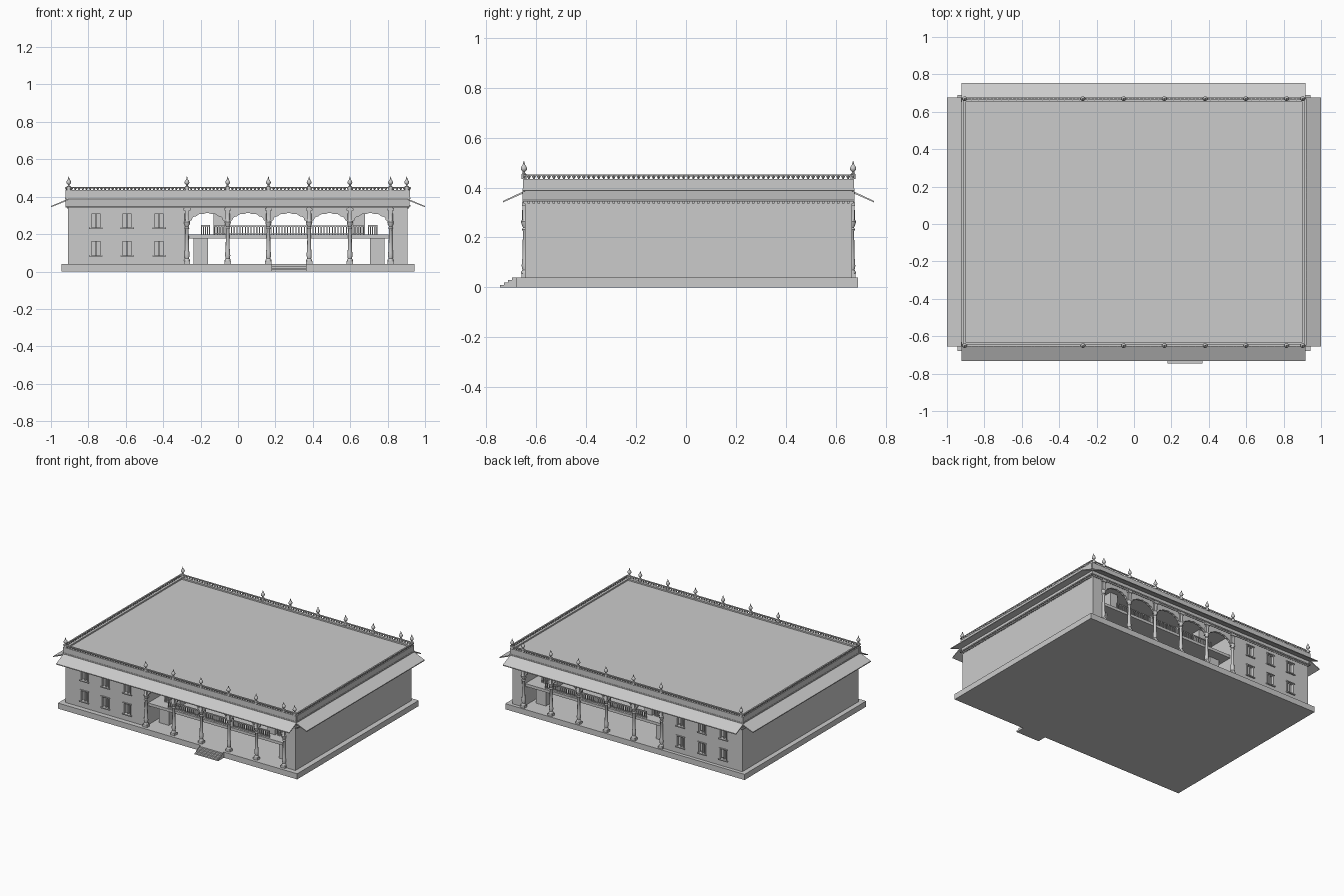
import bpy, bmesh, math
from mathutils import Matrix

cube = bpy.data.objects.get("Cube")
if cube:
    bpy.data.objects.remove(cube)

stone = bpy.data.materials.new("grey_stone")
stone.use_nodes = True
stone.diffuse_color = (0.6, 0.6, 0.6, 1)
stone.node_tree.nodes["Principled BSDF"].inputs["Base Color"].default_value = stone.diffuse_color

YC = 0.01                                   # middle of the building in depth
COLS = [-0.273 + 0.2178 * i for i in range(6)]


def finish(name, bm, smooth=False):
    bmesh.ops.recalc_face_normals(bm, faces=bm.faces)
    me = bpy.data.meshes.new(name)
    bm.to_mesh(me)
    bm.free()
    me.materials.append(stone)
    if smooth:
        me.shade_smooth()
        me.set_sharp_from_angle(angle=math.radians(40))
    ob = bpy.data.objects.new(name, me)
    bpy.context.collection.objects.link(ob)
    return ob


def add_box(bm, x0, x1, y0, y1, z0, z1):
    m = Matrix.Translation(((x0 + x1) / 2, (y0 + y1) / 2, (z0 + z1) / 2))
    m = m @ Matrix.Diagonal((abs(x1 - x0), abs(y1 - y0), abs(z1 - z0), 1))
    bmesh.ops.create_cube(bm, size=1, matrix=m)


def boxes(name, items):
    bm = bmesh.new()
    for it in items:
        add_box(bm, *it)
    return finish(name, bm)


def lathe(name, profile, places, sides=10):
    """Turned shape from (radius, height) pairs, repeated at every place."""
    bm = bmesh.new()
    for px, py, pz in places:
        rings = []
        for r, z in profile:
            rings.append([bm.verts.new((px + r * math.cos(2 * math.pi * k / sides),
                                        py + r * math.sin(2 * math.pi * k / sides), pz + z))
                          for k in range(sides)])
        for a, b in zip(rings, rings[1:]):
            for k in range(sides):
                j = (k + 1) % sides
                bm.faces.new((a[k], a[j], b[j], b[k]))
        bm.faces.new(rings[0])
        bm.faces.new(rings[-1])
    return finish(name, bm, sides > 4)


def add_prism(bm, pts, axis, lo, hi):
    """Outline in a vertical plane, extruded along x or y."""
    def put(u, z, d):
        return (d, u, z) if axis == "x" else (u, d, z)
    f = bm.faces.new([bm.verts.new(put(u, z, lo)) for u, z in pts])
    ext = bmesh.ops.extrude_face_region(bm, geom=[f])["geom"]
    step = (hi - lo, 0, 0) if axis == "x" else (0, hi - lo, 0)
    bmesh.ops.translate(bm, vec=step, verts=[v for v in ext if isinstance(v, bmesh.types.BMVert)])


# Plinth and entrance steps
boxes("plinth", [(-0.945, 0.943, -0.68, 0.69, 0, 0.04)])
boxes("front_steps", [(0.18, 0.365, -0.745 + 0.016 * i, -0.67, 0, 0.01 * (i + 1)) for i in range(4)])

# Solid side wings, the left one with recessed windows
wing = boxes("window_wing", [(-0.91, -0.275, YC - 0.655, YC + 0.655, 0.04, 0.36)])
boxes("plain_wing", [(0.82, 0.905, YC - 0.655, YC + 0.655, 0.04, 0.36)])
holes, frames, shutters = [], [], []
for s in (-1, 1):
    w = YC + s * 0.655                      # wall plane
    for cx in (-0.76, -0.593, -0.422):
        for cz in (0.123, 0.271):
            holes.append((cx - 0.025, cx + 0.025, w - 0.02, w + 0.02, cz - 0.037, cz + 0.037))
            out = w + s * 0.005
            for side in (-1, 1):
                frames.append((cx + side * 0.024, cx + side * 0.03, w - s * 0.01, out, cz - 0.04, cz + 0.04))
            frames.append((cx - 0.036, cx + 0.036, w - s * 0.01, out + s * 0.004, cz - 0.044, cz - 0.037))
            frames.append((cx - 0.034, cx + 0.034, w - s * 0.01, out + s * 0.002, cz + 0.037, cz + 0.043))
            shutters.append((cx - 0.003, cx + 0.003, w - s * 0.021, w - s * 0.004, cz - 0.037, cz + 0.037))
            shutters.append((cx + 0.008, cx + 0.022, w - s * 0.021, w - s * 0.012, cz - 0.03, cz + 0.03))
cutter = boxes("window_cutter", holes)
cutter.hide_render = True
cutter.hide_viewport = True
cut = wing.modifiers.new("windows", "BOOLEAN")
cut.operation = "DIFFERENCE"
cut.object = cutter
boxes("window_frames", frames)
boxes("window_shutters", shutters)

# Roof block, cornice bands and parapet base
boxes("roof_slab", [(-0.915, 0.91, YC - 0.658, YC + 0.658, 0.345, 0.425)])
rims = []
for z0, z1, g in ((0.347, 0.355, 0.003), (0.388, 0.396, 0.004), (0.396, 0.435, 0.002)):
    for s in (-1, 1):
        rims.append((-0.92 - g, 0.915 + g, YC + s * 0.642, YC + s * (0.662 + g), z0, z1))
        rims.append((s * 0.9, s * (0.918 + g), YC - 0.66, YC + 0.66, z0, z1))
boxes("cornice_bands", rims)

# Small teeth under the cornice
teeth = []
for s in (-1, 1):
    for i in range(91):
        x = -0.9 + 0.02 * i
        teeth.append((x - 0.005, x + 0.005, YC + s * 0.645, YC + s * 0.662, 0.337, 0.347))
    for i in range(65):
        y = YC - 0.64 + 0.02 * i
        teeth.append((s * 0.895, s * 0.915, y - 0.005, y + 0.005, 0.337, 0.347))
boxes("cornice_teeth", teeth)

# Four separate sloping eaves
bm = bmesh.new()
for s in (-1, 1):
    y0, y1 = YC + s * 0.655, YC + s * 0.743
    add_prism(bm, [(y0, 0.388), (y1, 0.347), (y1, 0.341), (y0, 0.38)], "x", -0.922, 0.918)
    x0, x1 = s * 0.91, s * 1.0
    add_prism(bm, [(x0, 0.388), (x1, 0.35), (x1, 0.344), (x0, 0.38)], "y", -0.655, 0.675)
finish("sloping_eaves", bm)

# Parapet crest: a row of small drops below a rail
drops, rails = [], []
for s in (-1, 1):
    y = YC + s * 0.659
    rails.append((-0.922, 0.918, y - 0.005, y + 0.005, 0.447, 0.453))
    rails.append((s * 0.911, s * 0.921, YC - 0.66, YC + 0.66, 0.447, 0.453))
    drops += [(-0.91 + 0.02 * i, y, 0.433) for i in range(92)]
    drops += [(s * 0.916, YC - 0.64 + 0.02 * i, 0.433) for i in range(65)]
boxes("parapet_rail", rails)
lathe("parapet_drops", [(0.003, 0), (0.003, 0.003), (0.008, 0.012), (0.008, 0.015)], drops, 4)

# Roof finials
spots = [(x, YC + s * 0.66, 0.45) for s in (-1, 1) for x in [-0.905, 0.902] + COLS]
lathe("roof_finials", [(0.011, -0.015), (0.011, 0.004), (0.005, 0.008), (0.005, 0.014), (0.012, 0.021),
                       (0.013, 0.028), (0.009, 0.037), (0.004, 0.043), (0.003, 0.05), (0.001, 0.057)], spots)

# Arcade columns with block bases and bracket capitals
feet = [(x, YC + s * 0.655, 0.04) for s in (-1, 1) for x in COLS]
lathe("arcade_columns", [(0.016, 0.015), (0.016, 0.022), (0.011, 0.03), (0.014, 0.045), (0.013, 0.06),
                         (0.011, 0.08), (0.009, 0.185), (0.013, 0.192), (0.009, 0.2), (0.015, 0.215),
                         (0.017, 0.225), (0.012, 0.232), (0.012, 0.27)], feet, 12)
blocks = []
for x, y, z in feet:
    blocks.append((x - 0.017, x + 0.017, y - 0.015, y + 0.015, z, z + 0.016))
    blocks.append((x - 0.011, x + 0.011, y - 0.01, y + 0.01, z + 0.22, 0.345))
    blocks.append((x - 0.018, x + 0.018, y - 0.013, y + 0.013, 0.326, 0.34))
boxes("column_blocks", blocks)


def arch_points(cx, scale, cusp):
    pts = []
    for k in range(57):
        t = k / 56
        r = scale + cusp * abs(math.sin(7 * math.pi * t))
        pts.append((cx + 0.098 * r * math.cos(math.pi * t), 0.25 + 0.063 * r * math.sin(math.pi * t)))
    return pts


# Scalloped arches and their raised bands
panels, bands = bmesh.new(), bmesh.new()
for s in (-1, 1):
    y = YC + s * 0.65
    for a, b in zip(COLS, COLS[1:]):
        cx, h = (a + b) / 2, (b - a) / 2
        inner = arch_points(cx, 0.93, 0.07)
        add_prism(panels, inner + [(cx - h, 0.25), (cx - h, 0.348), (cx + h, 0.348), (cx + h, 0.25)],
                  "y", y - 0.005, y + 0.005)
        add_prism(bands, inner + arch_points(cx, 1.07, 0)[::-1], "y", y - s * 0.006, y + s * 0.009)
finish("arch_panels", panels)
finish("arch_bands", bands)

# Upper gallery floor, railings and inner piers
boxes("gallery_floor", [(-0.28, 0.825, YC - 0.63, YC + 0.63, 0.177, 0.197)])
posts, piers, lattice = [], [], []
MID = 0.273
for s in (-1, 1):
    y = YC + s * 0.615
    posts.append((MID - 0.4, MID + 0.4, y - 0.005, y + 0.005, 0.239, 0.245))
    posts.append((MID - 0.4, MID + 0.4, y - 0.004, y + 0.004, 0.2, 0.204))
    for i in range(54):
        x = MID - 0.398 + 0.015 * i
        posts.append((x - 0.003, x + 0.003, y - 0.003, y + 0.003, 0.197, 0.24))
    for side in (-1, 1):
        posts.append((MID + side * 0.11 - 0.006, MID + side * 0.11 + 0.006, y - 0.005, y + 0.005, 0.197, 0.258))
        x = MID + side * 0.375
        piers.append((x - 0.03, x + 0.03, YC + s * 0.49, YC + s * 0.56, 0.197, 0.346))
        x = MID + side * 0.472
        piers.append((x - 0.038, x + 0.038, YC + s * 0.49, YC + s * 0.56, 0.04, 0.178))
        x = MID + side * 0.447
        for i in range(5):
            u = x - 0.022 + 0.011 * i
            lattice.append((u - 0.003, u + 0.003, YC + s * 0.55, YC + s * 0.556, 0.197, 0.248))
        lattice.append((x - 0.025, x + 0.025, YC + s * 0.548, YC + s * 0.558, 0.24, 0.248))
boxes("gallery_railings", posts)
boxes("inner_piers", piers)
boxes("lattice_screens", lattice)
